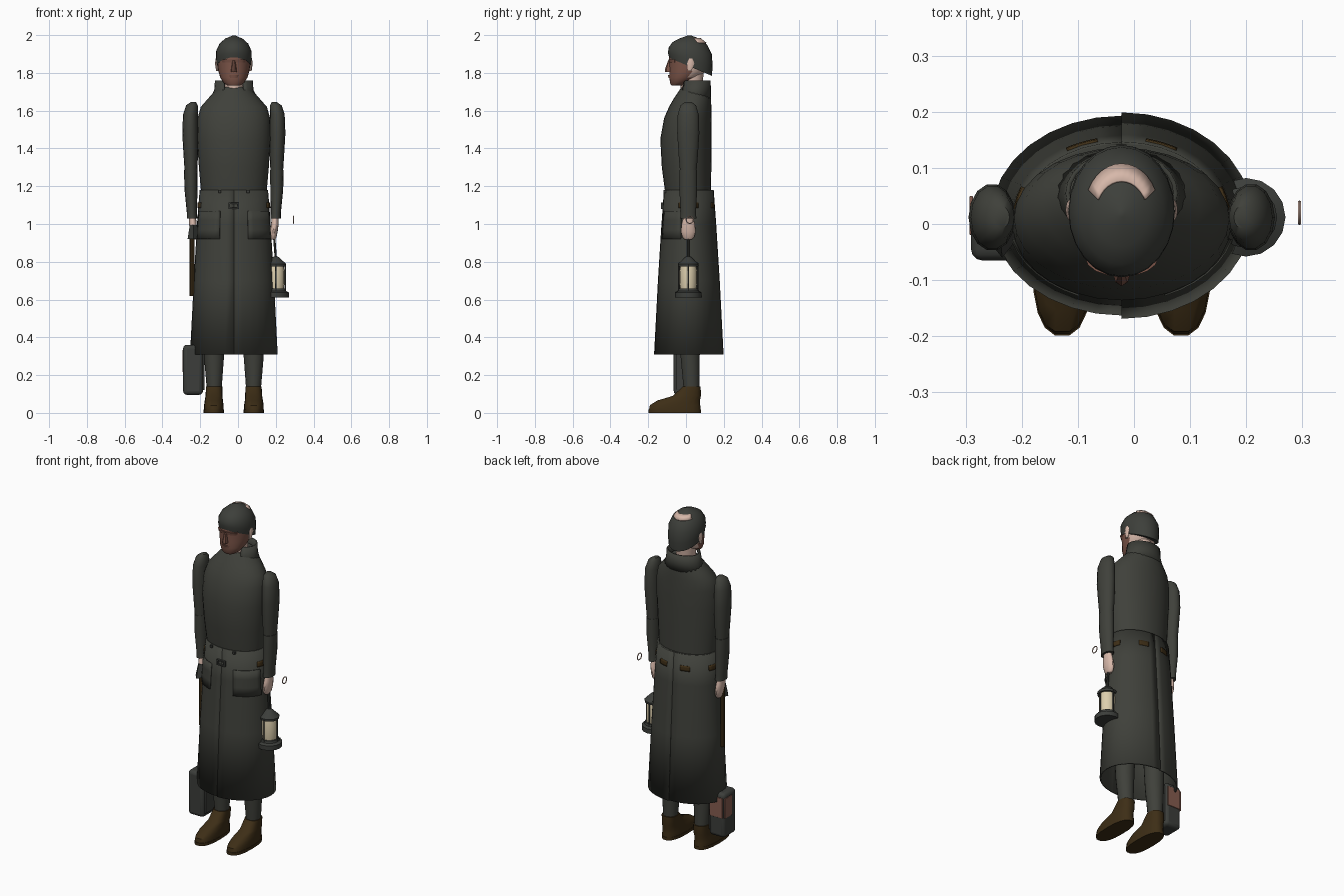
import bpy, math
from mathutils import Vector

cube = bpy.data.objects.get("Cube")
if cube:
    bpy.data.objects.remove(cube, do_unlink=True)

CX = -0.022          # body centre line
TAU = math.tau


def material(name, rgb):
    m = bpy.data.materials.new(name)
    m.use_nodes = True
    col = (*rgb, 1)
    m.diffuse_color = col
    bsdf = next(n for n in m.node_tree.nodes if n.type == 'BSDF_PRINCIPLED')
    bsdf.inputs["Base Color"].default_value = col
    return m


COAT = material("charcoal wool", (0.05, 0.052, 0.043))
HAIR = material("dark hair", (0.047, 0.05, 0.043))
METAL = material("dark iron", (0.045, 0.048, 0.043))
LEATHER = material("brown leather", (0.047, 0.027, 0.008))
SKIN = material("pale skin", (0.68, 0.48, 0.40))
FACE = material("tanned face", (0.2, 0.09, 0.065))
GLASS = material("lantern glass", (0.72, 0.62, 0.42))
RUST = material("rust cloth", (0.24, 0.11, 0.08))


def finish(ob, mat, smooth=True, thick=0):
    ob.data.materials.append(mat)
    if thick:
        mod = ob.modifiers.new("thickness", 'SOLIDIFY')
        mod.thickness = thick
    if smooth:
        bpy.ops.object.select_all(action='DESELECT')
        ob.select_set(True)
        bpy.context.view_layer.objects.active = ob
        bpy.ops.object.shade_smooth_by_angle(angle=math.radians(40))
    return ob


def loft(name, rings, mat, n=20, arc=None, power=1.0, thick=0, flip=False):
    """Stacked ellipses (x, y, z, rx, ry, tilt); arc leaves the wall open."""
    verts, faces = [], []
    a0, a1 = arc or (0, TAU)
    cols = n + 1 if arc else n
    for cx, cy, z, rx, ry, *tilt in rings:
        for i in range(cols):
            a = a0 + (a1 - a0) * i / n
            c, s = math.cos(a), math.sin(a)
            x = math.copysign(abs(c) ** power, c) * rx
            y = math.copysign(abs(s) ** power, s) * ry
            verts.append((cx + x, cy + y, z + (tilt[0] * y if tilt else 0)))
    for r in range(len(rings) - 1):
        for i in range(n):
            j = (i + 1) % cols
            faces.append((r * cols + i, r * cols + j, (r + 1) * cols + j, (r + 1) * cols + i))
    if not arc and not thick:
        faces.append(tuple(reversed(range(cols))))
        faces.append(tuple(range(len(verts) - cols, len(verts))))
    if flip:
        verts = [(2 * CX - x, y, z) for x, y, z in verts]
        faces = [tuple(reversed(f)) for f in faces]
    me = bpy.data.meshes.new(name)
    me.from_pydata(verts, [], faces)
    ob = bpy.data.objects.new(name, me)
    bpy.context.collection.objects.link(ob)
    return finish(ob, mat, True, thick)


def box(name, loc, size, mat, bevel=0.0):
    bpy.ops.mesh.primitive_cube_add(size=1, location=loc)
    ob = bpy.context.object
    ob.name = name
    for v in ob.data.vertices:
        v.co *= Vector(size)
    if bevel:
        mod = ob.modifiers.new("round", 'BEVEL')
        mod.width, mod.segments = bevel, 3
    return finish(ob, mat, bool(bevel))


def rod(name, a, b, r, mat):
    a, b = Vector(a), Vector(b)
    bpy.ops.mesh.primitive_cylinder_add(vertices=8, radius=r, depth=(b - a).length, location=(a + b) / 2)
    ob = bpy.context.object
    ob.name = name
    ob.rotation_euler = (b - a).to_track_quat('Z', 'Y').to_euler()
    return finish(ob, mat)


# Long coat skirt in two overlapping halves, with vents front and back
SKIRT = [(0.31, 0.232, 0.178), (0.7, 0.212, 0.160), (1.0, 0.195, 0.143), (1.18, 0.181, 0.131)]


def skirt_radii(z):
    for (z0, a0, b0), (z1, a1, b1) in zip(SKIRT, SKIRT[1:]):
        if z <= z1:
            t = (z - z0) / (z1 - z0)
            return a0 + (a1 - a0) * t, b0 + (b1 - b0) * t
    return SKIRT[-1][1:]


def skirt_patch(name, z0, z1, mid, half, grow, mat):
    rings = []
    for k in range(4):
        z = z0 + (z1 - z0) * k / 3
        rx, ry = skirt_radii(z)
        # lower corners are drawn in for a rounded flap
        rings.append((CX, 0.014, z, rx + grow, ry + grow))
    loft(name, rings, mat, 6, (math.radians(mid - half), math.radians(mid + half)), thick=0.008)


for name, a, extra in (("skirt_left", -90, 0.006), ("skirt_right", 90, 0)):
    loft(name, [(CX, 0.015, z, rx, ry + extra * (1.3 - z)) for z, rx, ry in SKIRT], COAT, 16,
         (math.radians(a), math.radians(a + 180)), thick=0.008)
loft("waist_cover", [(CX, 0.014, 1.165, 0.178, 0.128), (CX, 0.014, 1.18, 0.178, 0.128)], COAT, 28)

# Hip pockets, belt tabs and buckle
for side in (-90 - 48, -90 + 48):
    skirt_patch("hip_pocket", 0.92, 1.07, side, 26, 0.006, COAT)
for ang in (0, 180, 68, 112):
    skirt_patch("belt_tab", 1.085, 1.115, ang, 9 if ang in (68, 112) else 22, 0.005, LEATHER)
for dx in (-0.024, 0.024):
    box("buckle_side", (CX + dx, -0.127, 1.097), (0.007, 0.012, 0.033), METAL)
for dz in (-0.013, 0.013):
    box("buckle_bar", (CX, -0.127, 1.097 + dz), (0.05, 0.012, 0.007), METAL)
for dx in (-0.075, 0.075):
    box("waist_button", (CX + dx, -0.112, 1.172), (0.014, 0.012, 0.014), METAL)

# Torso of the coat
TORSO = [(1.15, 0.172, 0.012, 0.12), (1.3, 0.185, 0.003, 0.131), (1.45, 0.195, 0, 0.136),
         (1.56, 0.192, 0.01, 0.126), (1.62, 0.175, 0.022, 0.112), (1.66, 0.14, 0.033, 0.1),
         (1.7, 0.105, 0.044, 0.085), (1.725, 0.08, 0.047, 0.07)]
loft("coat_body", [(CX, cy, z, rx, ry) for z, rx, cy, ry in TORSO], COAT, 28)
loft("raised_collar", [(CX, 0.045, 1.665, 0.125, 0.088), (CX, 0.05, 1.71, 0.104, 0.082),
                       (CX, 0.055, 1.76, 0.1, 0.075)], COAT, 20,
     (math.radians(-60), math.radians(240)), thick=0.008)

# Sleeves, hands, legs and shoes, mirrored about the body
UPPER = [(1.645, 0.192, 0.014, 0.02), (1.628, 0.2, 0.031, 0.042), (1.58, 0.208, 0.039, 0.057),
         (1.48, 0.209, 0.042, 0.06), (1.36, 0.206, 0.038, 0.052), (1.27, 0.205, 0.033, 0.044)]
LOWER = [(1.285, 0.206, 0.036, 0.048), (1.18, 0.205, 0.034, 0.048), (1.06, 0.2, 0.027, 0.042),
         (1.03, 0.199, 0.028, 0.044)]
HAND = [(1.04, 0.197, 0.018, 0.025), (1.0, 0.195, 0.02, 0.036), (0.96, 0.19, 0.02, 0.04),
        (0.93, 0.187, 0.017, 0.032), (0.917, 0.186, 0.009, 0.018)]
for flip in (False, True):
    side = "right_" if flip else "left_"
    for part, prof, mat in (("upper_sleeve", UPPER, COAT), ("lower_sleeve", LOWER, COAT), ("hand", HAND, SKIN)):
        rings = [(x, 0.012, z, rx, ry) for z, x, rx, ry in reversed(prof)]
        loft(side + part, rings, mat, 14, flip=flip)
    loft(side + "trouser_leg", [(0.082, 0.03, 0.11, 0.038, 0.042), (0.083, 0.022, 0.3, 0.053, 0.052),
                                (0.075, 0.015, 0.9, 0.075, 0.07)], COAT, 14, flip=flip)
    loft(side + "shoe", [(0.084, -0.06, 0.015, 0.052, 0.138), (0.084, -0.058, 0.04, 0.052, 0.135),
                         (0.084, -0.04, 0.065, 0.048, 0.115), (0.083, 0.005, 0.09, 0.045, 0.075),
                         (0.082, 0.03, 0.14, 0.043, 0.048)], LEATHER, 18, power=0.8, flip=flip)
    loft(side + "sole", [(0.084, -0.06, 0, 0.054, 0.14), (0.084, -0.06, 0.017, 0.054, 0.14)],
         LEATHER, 18, power=0.8, flip=flip)

# Neck and head; the front of the head is tanned
loft("neck", [(CX, 0.025, 1.675, 0.05, 0.055, 0.3), (CX, 0.03, 1.74, 0.054, 0.058),
              (CX, 0.03, 1.82, 0.058, 0.065)], SKIN, 16)
HEAD = [(1.732, 0.032, -0.048, 0.028), (1.745, 0.052, -0.038, 0.046), (1.775, 0.072, -0.012, 0.076),
        (1.81, 0.082, 0.01, 0.098), (1.85, 0.088, 0.018, 0.106), (1.89, 0.09, 0.022, 0.112),
        (1.93, 0.08, 0.022, 0.098)]
head = loft("head", [(CX, cy, z, rx, ry) for z, rx, cy, ry in HEAD], FACE, 24)
head.data.materials.append(SKIN)
for f in head.data.polygons:
    f.material_index = int(f.center.y > 0.012)
loft("nose", [(CX, -0.085, 1.805, 0.016, 0.026), (CX, -0.085, 1.82, 0.014, 0.026),
              (CX, -0.085, 1.865, 0.008, 0.01)], FACE, 8)
loft("brow", [(CX, -0.06, 1.855, 0.06, 0.03), (CX, -0.06, 1.872, 0.065, 0.034)], FACE, 16)
loft("lips", [(CX, -0.07, 1.772, 0.028, 0.022), (CX, -0.07, 1.788, 0.028, 0.026)], FACE, 12)
for s in (-1, 1):
    loft("ear", [(CX + s * 0.088, 0.02, 1.81, 0.006, 0.01), (CX + s * 0.091, 0.025, 1.85, 0.009, 0.02),
                 (CX + s * 0.09, 0.025, 1.875, 0.006, 0.012)], SKIN, 10)

# Cropped hair, lower at the nape, with a bare crescent on the crown
HAIRCUT = [(1.832, 0.091, 0.024, 0.113, -0.42), (1.87, 0.095, 0.023, 0.118, -0.3),
           (1.915, 0.094, 0.022, 0.115, -0.15), (1.955, 0.076, 0.02, 0.092, -0.08),
           (1.98, 0.048, 0.018, 0.058, 0), (1.999, 0.005, 0.018, 0.006, 0)]
loft("hair", [(CX, cy, z, rx, ry, t) for z, rx, cy, ry, t in HAIRCUT], HAIR, 24)
loft("bare_crescent", [(CX, 0.026, 1.963, 0.066, 0.082, -0.04), (CX, 0.02, 1.984, 0.048, 0.058)], SKIN, 12,
     (math.radians(25), math.radians(155)), thick=0.006)

# Lantern hanging from the left hand
LX, LY = 0.2, 0.012


def turned(name, prof, mat, n=16):
    loft(name, [(LX, LY, z, r, r) for z, r in prof], mat, n)


turned("lantern_base", [(0.61, 0.07), (0.637, 0.07), (0.645, 0.055), (0.658, 0.052)], METAL)
turned("lantern_glass", [(0.655, 0.042), (0.685, 0.046), (0.75, 0.046), (0.78, 0.042)], GLASS)
turned("lantern_roof", [(0.775, 0.053), (0.788, 0.055), (0.808, 0.034), (0.822, 0.02), (0.828, 0.008)], METAL)
for k in range(4):
    a = k * TAU / 4
    x, y = LX + 0.051 * math.cos(a), LY + 0.051 * math.sin(a)
    rod("lantern_post", (x, y, 0.64), (x, y, 0.785), 0.004, METAL)
rod("lantern_handle", (LX, LY, 0.82), (0.19, LY, 0.95), 0.006, METAL)

# Loose ring beside the left hand
bpy.ops.mesh.primitive_torus_add(location=(0.295, 0.02, 1.022), rotation=(0, math.pi / 2, 0), major_radius=0.019,
                                 minor_radius=0.003, major_segments=20, minor_segments=6)
bpy.context.object.name = "small_ring"
finish(bpy.context.object, SKIN)

# Hatchet on the right hip
rod("hatchet_handle", (-0.243, 0, 0.62), (-0.243, 0, 1.08), 0.013, LEATHER)
loft("hatchet_head", [(-0.235, -0.02, 0.92, 0.032, 0.04), (-0.237, -0.01, 0.995, 0.018, 0.025)], METAL, 4)

# Standing case by the right foot, rust on its upper back
case = box("case", (-0.238, -0.006, 0.228), (0.105, 0.118, 0.265), METAL, 0.02)
box("case_spine", (-0.184, -0.006, 0.23), (0.012, 0.09, 0.22), METAL, 0.004)
box("case_back_panel", (-0.238, 0.053, 0.275), (0.085, 0.008, 0.12), RUST, 0.003)
box("case_side_panel", (-0.29, 0.015, 0.275), (0.006, 0.07, 0.12), RUST, 0.002)
